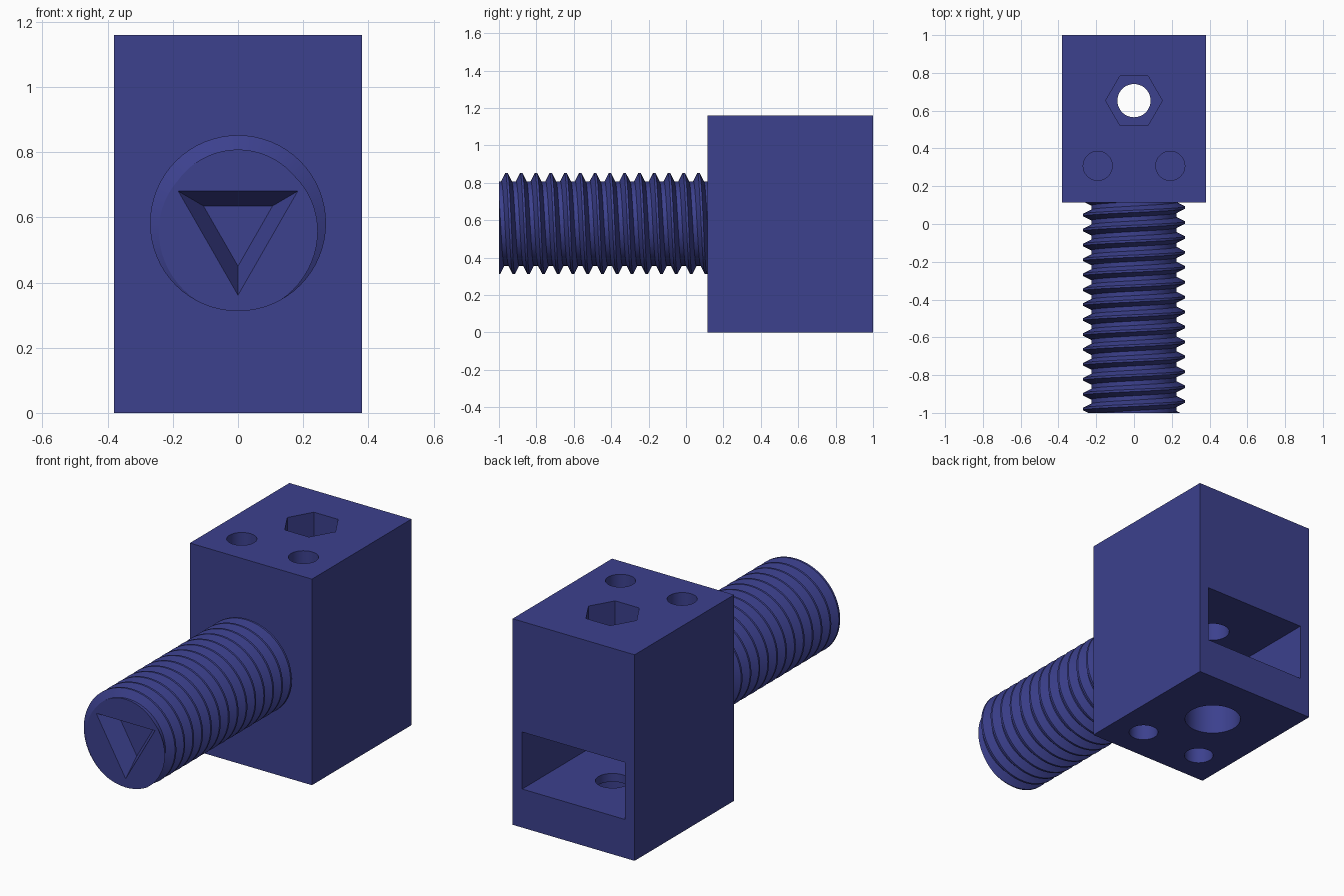
import bpy, bmesh, math
from mathutils import Vector, Matrix

if "Cube" in bpy.data.objects:
    bpy.data.objects.remove(bpy.data.objects["Cube"])

blue = bpy.data.materials.new("deep_blue")
blue.diffuse_color = (0.045, 0.052, 0.27, 1)
blue.use_nodes = True
blue.node_tree.nodes["Principled BSDF"].inputs["Base Color"].default_value = blue.diffuse_color


def finish(name, bm):
    bmesh.ops.recalc_face_normals(bm, faces=bm.faces[:])
    me = bpy.data.meshes.new(name)
    bm.to_mesh(me)
    bm.free()
    me.materials.append(blue)
    ob = bpy.data.objects.new(name, me)
    bpy.context.collection.objects.link(ob)
    return ob


def box(name, lo, hi):
    bm = bmesh.new()
    lo, hi = Vector(lo), Vector(hi)
    bmesh.ops.create_cube(bm, size=1)
    for v in bm.verts:
        v.co = (lo + hi) / 2 + v.co * (hi - lo)
    return finish(name, bm)


def post(name, x, y, z0, z1, r, sides=48, turn=0.0):
    bm = bmesh.new()
    mat = Matrix.Translation((x, y, (z0 + z1) / 2)) @ Matrix.Rotation(turn, 4, 'Z')
    bmesh.ops.create_cone(bm, cap_ends=True, segments=sides, radius1=r,
                          radius2=r, depth=z1 - z0, matrix=mat)
    return finish(name, bm)


def cut(target, cutters):
    for c in cutters:
        bpy.context.view_layer.objects.active = target
        m = target.modifiers.new("cut", 'BOOLEAN')
        m.operation, m.solver, m.object = 'DIFFERENCE', 'EXACT', c
        bpy.ops.object.modifier_apply(modifier=m.name)
        bpy.data.objects.remove(c)


def smooth(ob):
    bpy.ops.object.select_all(action='DESELECT')
    ob.select_set(True)
    bpy.context.view_layer.objects.active = ob
    bpy.ops.object.shade_smooth_by_angle(angle=math.radians(25))


# Clamp block: rear slot, bolt hole with nut recess and head recess, pin holes
H, BY = 1.16, 0.653
block = box("clamp_block", (-0.38, 0.115, 0), (0.38, 1.0, H))
cutters = [
    box("slot_cutter", (-0.32, 0.40, 0.217), (0.32, 1.2, 0.538)),
    post("bolt_cutter", 0, BY, -0.1, H + 0.1, 0.088),
    post("nut_cutter", 0, BY, H - 0.22, H + 0.1, 0.15, 6, math.pi / 6),
    post("head_cutter", 0, BY, -0.1, 0.17, 0.148),
]
for x in (-0.192, 0.192):
    cutters.append(post("upper_pin_cutter", x, 0.308, H - 0.3, H + 0.1, 0.077))
    cutters.append(post("lower_pin_cutter", x, 0.308, -0.1, 0.3, 0.077))
cut(block, cutters)
smooth(block)

# Threaded rod: one helical strip, trimmed flat at both ends
CZ, PITCH, SEG, TURNS = 0.582, 0.079, 64, 19
CREST, ROOT = 0.27, 0.226
profile = [(-0.006, CREST), (0.006, CREST), (0.028, ROOT), (0.051, ROOT)]
bm = bmesh.new()
cols = []
for i in range(SEG * TURNS + 1):
    a = 2 * math.pi * i / SEG
    y = -0.96 + PITCH * (i / SEG - 3)
    cols.append([bm.verts.new((r * math.sin(a), y + dy, CZ + r * math.cos(a)))
                 for dy, r in profile])
for i in range(SEG * TURNS):
    for j in range(3):
        bm.faces.new((cols[i][j], cols[i + 1][j], cols[i + 1][j + 1], cols[i][j + 1]))
    if i + SEG + 1 < len(cols):
        bm.faces.new((cols[i][3], cols[i + 1][3], cols[i + SEG + 1][0], cols[i + SEG][0]))
for y, side in ((-1.0, -1), (0.13, 1)):
    res = bmesh.ops.bisect_plane(
        bm, geom=bm.verts[:] + bm.edges[:] + bm.faces[:], dist=1e-6,
        plane_co=(0, y, 0), plane_no=(0, side, 0), clear_outer=True)
    rim = [e for e in res["geom_cut"] if isinstance(e, bmesh.types.BMEdge)]
    bmesh.ops.contextual_create(bm, geom=rim)
rod = finish("threaded_rod", bm)

# Tapered triangular drive socket in the rod's front end
bm = bmesh.new()
rings = []
for y, s in ((-1.05, 1.21), (-1.0, 1.0), (-0.9, 0.58)):
    rings.append([bm.verts.new((s * x, y, 0.573 + s * z))
                  for x, z in ((-0.183, 0.107), (0.183, 0.107), (0, -0.212))])
for a, b in zip(rings, rings[1:]):
    for k in range(3):
        n = (k + 1) % 3
        bm.faces.new((a[k], a[n], b[n], b[k]))
bm.faces.new(rings[0])
bm.faces.new(rings[-1])
cut(rod, [finish("socket_cutter", bm)])
smooth(rod)
